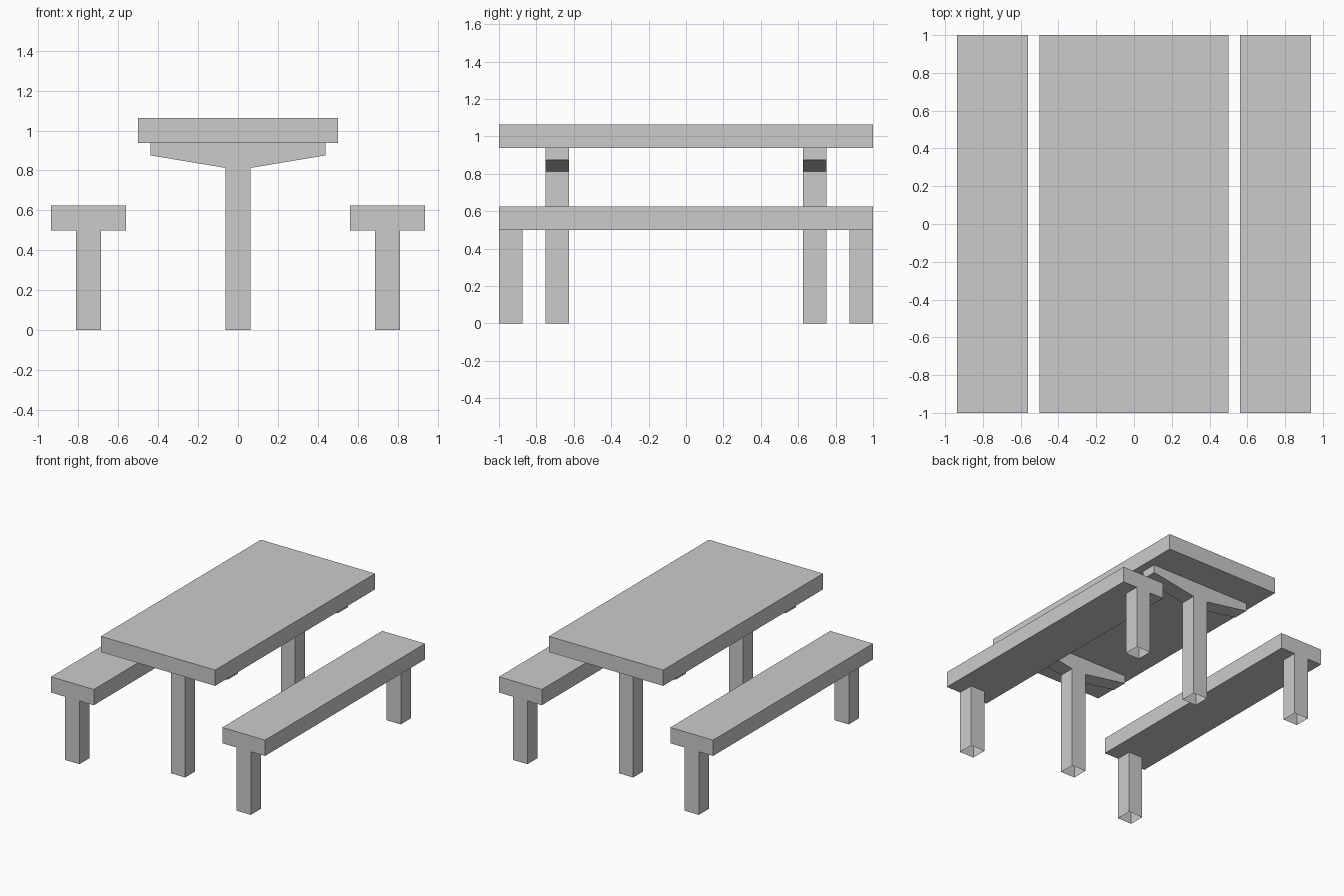
import bpy, bmesh

if "Cube" in bpy.data.objects:
    bpy.data.objects.remove(bpy.data.objects["Cube"])

U = 1 / 16  # the model sits on a 1/16 grid


def extrusion(name, profile, y0, y1, open_bottom=False, mirror=(False, False)):
    """Extrude an x-z profile along y; optionally drop the faces at z = 0; mirror about the origin."""
    bm = bmesh.new()
    face = bm.faces.new([bm.verts.new((x * U, y0 * U, z * U)) for x, z in profile])
    res = bmesh.ops.extrude_face_region(bm, geom=[face], use_keep_orig=True)
    moved = [g for g in res["geom"] if isinstance(g, bmesh.types.BMVert)]
    bmesh.ops.translate(bm, verts=moved, vec=(0, (y1 - y0) * U, 0))
    bmesh.ops.recalc_face_normals(bm, faces=bm.faces)
    if open_bottom:
        bottom = [f for f in bm.faces if all(v.co.z < 1e-5 for v in f.verts)]
        bmesh.ops.delete(bm, geom=bottom, context='FACES')
    mesh = bpy.data.meshes.new(name)
    bm.to_mesh(mesh)
    bm.free()
    obj = bpy.data.objects.new(name, mesh)
    bpy.context.collection.objects.link(obj)
    if any(mirror):
        mod = obj.modifiers.new("Mirror", 'MIRROR')
        mod.use_axis = (mirror[0], mirror[1], False)
        mod.use_mirror_merge = False
    return obj


def rect(x0, x1, z0, z1):
    return [(x0, z0), (x1, z0), (x1, z1), (x0, z1)]


# Table top
extrusion("table_top", rect(-8, 8, 15, 17), -16, 16)

# Table legs with tapered support arms, hollow at the foot
half = [(1, 0), (1, 13), (7, 14), (7, 15)]
support = half + [(-x, z) for x, z in reversed(half)]
extrusion("table_support", support, -12, -10, open_bottom=True, mirror=(False, True))

# Bench seats on both sides
extrusion("bench_seat", rect(9, 15, 8, 10), -16, 16, mirror=(True, False))

# Bench legs at all four corners, hollow at the foot
extrusion("bench_leg", rect(11, 13, 0, 8), -16, -14, open_bottom=True, mirror=(True, True))
